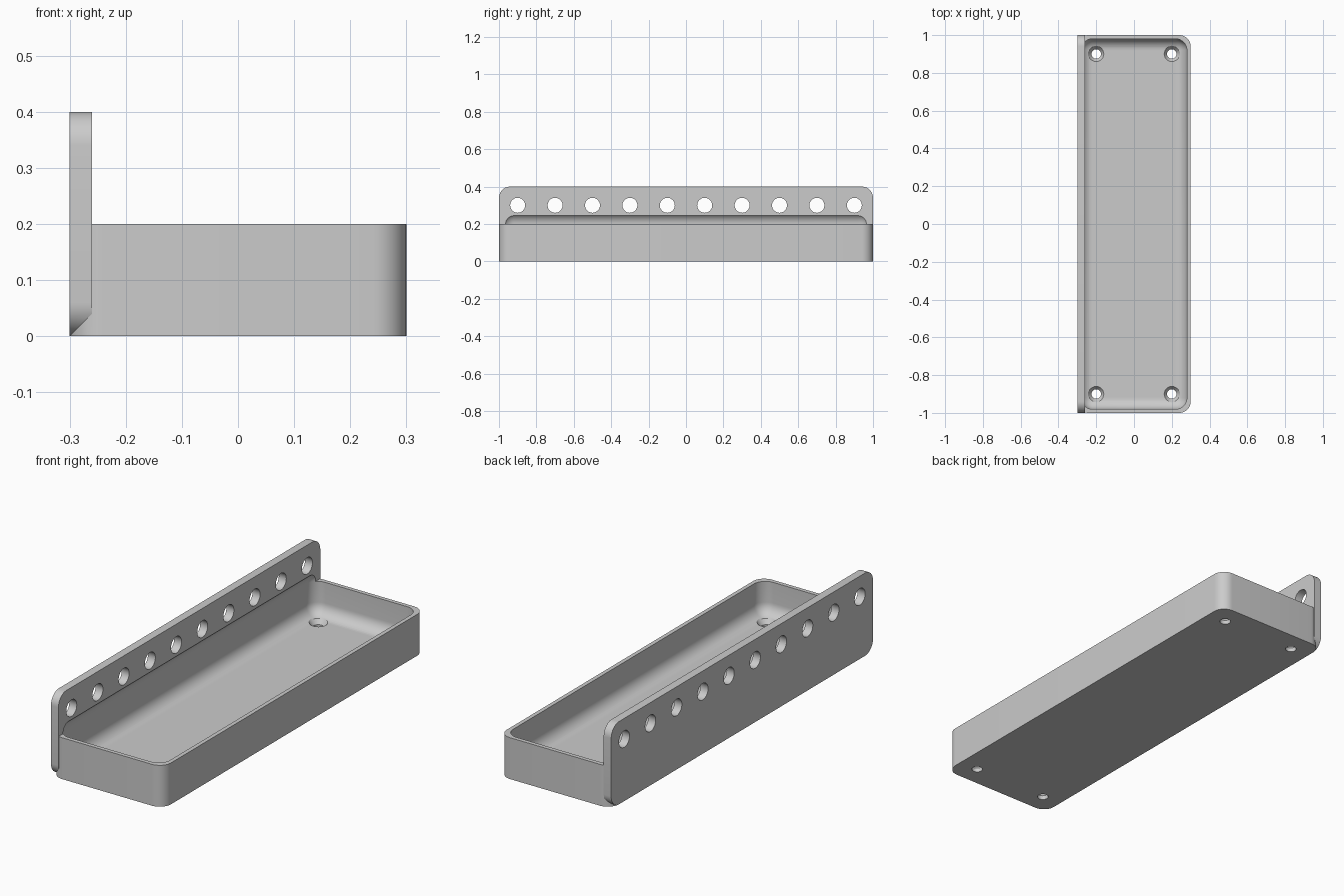
import bpy, bmesh
from mathutils import Matrix, Vector

if "Cube" in bpy.data.objects:
    bpy.data.objects.remove(bpy.data.objects["Cube"])

GREY = (0.6, 0.6, 0.6, 1)
mat = bpy.data.materials.new("plain grey")
mat.use_nodes = True
mat.diffuse_color = GREY
mat.node_tree.nodes["Principled BSDF"].inputs["Base Color"].default_value = GREY

FILLET = 0.06


def make_object(name, bm):
    mesh = bpy.data.meshes.new(name)
    bm.to_mesh(mesh)
    bm.free()
    mesh.materials.append(mat)
    ob = bpy.data.objects.new(name, mesh)
    bpy.context.collection.objects.link(ob)
    return ob


def rounded_box(name, low, high, axis=None):
    """Box with edges along one axis rounded, or all edges if no axis is given."""
    low, high = Vector(low), Vector(high)
    bm = bmesh.new()
    bmesh.ops.create_cube(bm, size=1)
    bmesh.ops.scale(bm, vec=high - low, verts=bm.verts)
    bmesh.ops.translate(bm, vec=(low + high) / 2, verts=bm.verts)
    edges = [e for e in bm.edges if axis is None
             or abs(e.verts[0].co[axis] - e.verts[1].co[axis]) > 0.001]
    bmesh.ops.bevel(bm, geom=edges, offset=FILLET, segments=10, profile=0.5,
                    affect='EDGES', clamp_overlap=False)
    return make_object(name, bm)


def add_cone(bm, bottom_r, top_r, depth, centre, turn=Matrix()):
    bmesh.ops.create_cone(bm, cap_ends=True, segments=40, radius1=bottom_r,
                          radius2=top_r, depth=depth,
                          matrix=Matrix.Translation(centre) @ turn)


def boolean(target, tool, operation):
    mod = target.modifiers.new(tool.name, 'BOOLEAN')
    mod.operation, mod.object, mod.solver = operation, tool, 'EXACT'
    bpy.context.view_layer.objects.active = target
    bpy.ops.object.modifier_apply(modifier=mod.name)
    bpy.data.objects.remove(tool)


# Tray body joined with the tall mounting plate
tray = rounded_box("tray_with_mounting_plate", (-0.3, -1, 0), (0.3, 1, 0.2), axis=2)
plate = rounded_box("mounting_plate", (-0.3, -1, 0), (-0.26, 1, 0.4), axis=0)
boolean(tray, plate, 'UNION')

# Hollow with soft edges, biting slightly into the plate
hollow = rounded_box("hollow", (-0.28, -0.98, 0.04), (0.28, 0.98, 0.26))
boolean(tray, hollow, 'DIFFERENCE')

# Row of holes through the plate
bm = bmesh.new()
for i in range(10):
    add_cone(bm, 0.04, 0.04, 0.2, (-0.28, -0.9 + 0.2 * i, 0.3),
             Matrix.Rotation(1.5707963, 4, 'Y'))
boolean(tray, make_object("plate_holes", bm), 'DIFFERENCE')

# Countersunk screw holes in the floor corners
shafts, sinks = bmesh.new(), bmesh.new()
for x in (-0.2, 0.2):
    for y in (-0.9, 0.9):
        add_cone(shafts, 0.025, 0.025, 0.12, (x, y, 0))
        add_cone(sinks, 0.025, 0.055, 0.04, (x, y, 0.04))
boolean(tray, make_object("screw_shafts", shafts), 'DIFFERENCE')
boolean(tray, make_object("screw_countersinks", sinks), 'DIFFERENCE')

# Smooth fillets, crisp edges
bpy.ops.object.select_all(action='DESELECT')
tray.select_set(True)
bpy.context.view_layer.objects.active = tray
bpy.ops.object.shade_smooth_by_angle(angle=0.5)
